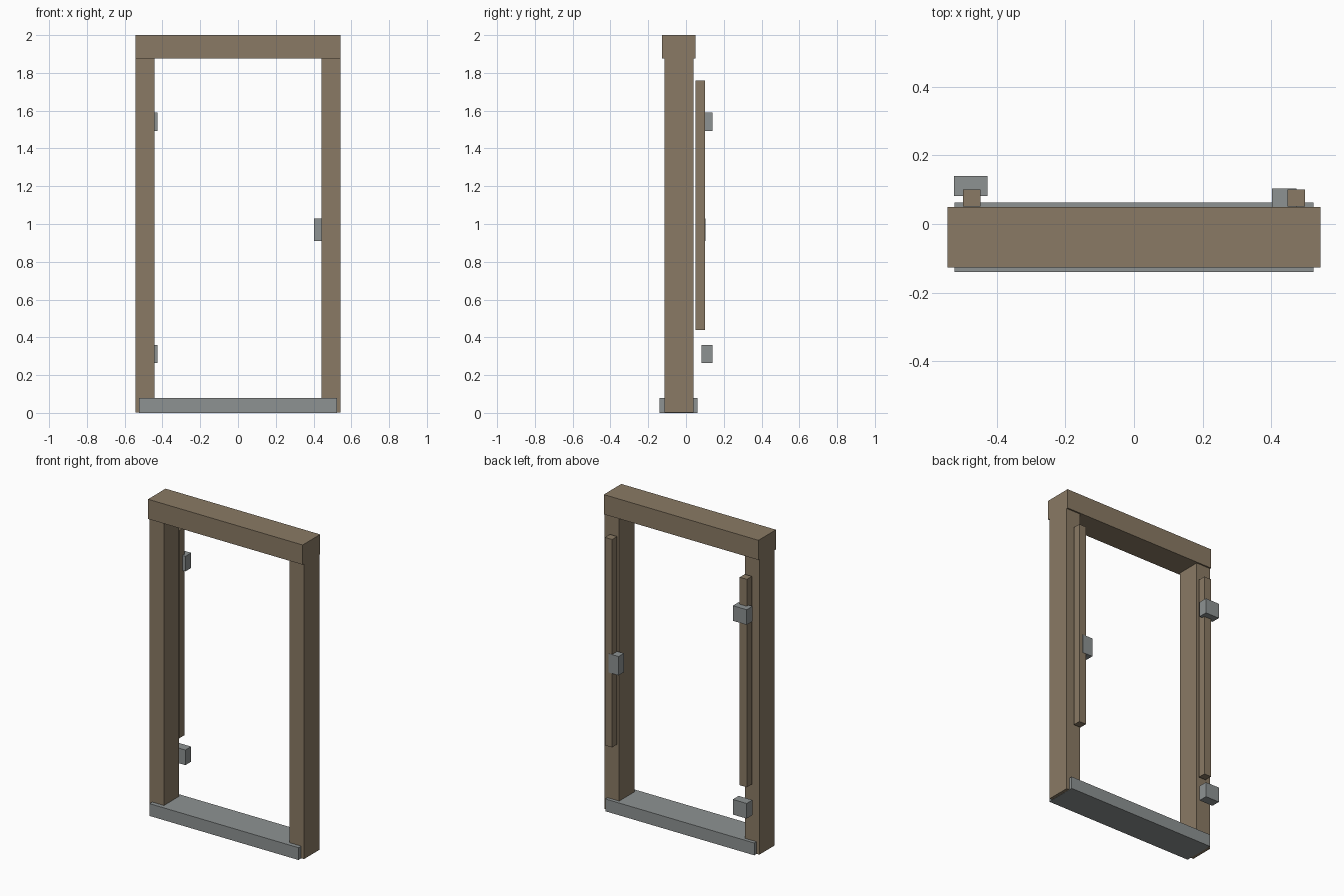
import bpy
import bmesh
from mathutils import Vector

if "Cube" in bpy.data.objects:
    bpy.data.objects.remove(bpy.data.objects["Cube"])


def material(name, rgb):
    m = bpy.data.materials.new(name)
    m.diffuse_color = (*rgb, 1.0)
    m.use_nodes = True
    m.node_tree.nodes["Principled BSDF"].inputs["Base Color"].default_value = m.diffuse_color
    return m


wood = material("brown_wood", (0.254, 0.195, 0.128))
metal = material("grey_metal", (0.27, 0.29, 0.29))


def box(name, xs, ys, zs, mat):
    """Box from its (min, max) extents on each axis."""
    bm = bmesh.new()
    bmesh.ops.create_cube(bm, size=1.0)
    lo, hi = (Vector(v) for v in zip(xs, ys, zs))
    for v in bm.verts:
        v.co = Vector([(lo[i] + hi[i]) / 2 + v.co[i] * (hi[i] - lo[i]) for i in range(3)])
    mesh = bpy.data.meshes.new(name)
    bm.to_mesh(mesh)
    bm.free()
    mesh.materials.append(mat)
    ob = bpy.data.objects.new(name, mesh)
    bpy.context.collection.objects.link(ob)
    return ob


# Posts and the door stop strips behind them, mirrored left and right
for side, s in (("left", -1), ("right", 1)):
    box(side + "_post", sorted((s * 0.441, s * 0.543)), (-0.113, 0.04), (0.001, 1.876), wood)
    box(side + "_stop_strip", sorted((s * 0.448, s * 0.498)), (0.051, 0.101), (0.44, 1.76), wood)

# Lintel and threshold
box("lintel", (-0.543, 0.543), (-0.127, 0.049), (1.875, 2.0), wood)
box("threshold", (-0.523, 0.523), (-0.14, 0.062), (0.0, 0.078), metal)

# Hinges on the left, latch plate on the right
for name, z in (("lower_hinge", 0.311), ("upper_hinge", 1.541)):
    box(name, (-0.524, -0.427), (0.082, 0.14), (z - 0.048, z + 0.048), metal)
box("latch", (0.402, 0.473), (0.05, 0.103), (0.91, 1.03), metal)
